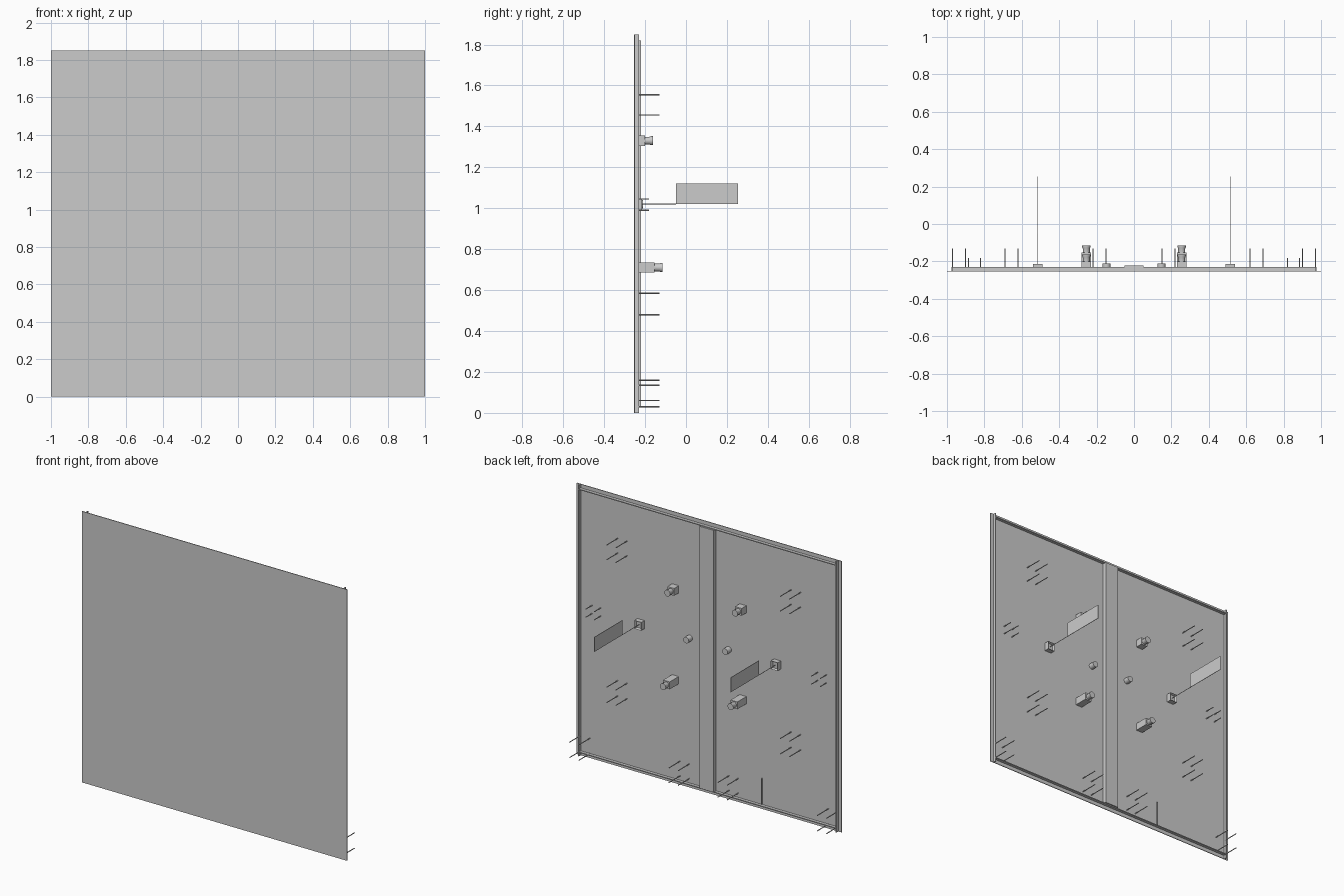
import bpy
import bmesh
from math import radians
from mathutils import Matrix, Vector

old = bpy.data.objects.get("Cube")
if old:
    bpy.data.objects.remove(old, do_unlink=True)

grey = bpy.data.materials.new("plain_grey")
grey.use_nodes = True
grey.diffuse_color = (0.6, 0.6, 0.6, 1)
grey.node_tree.nodes["Principled BSDF"].inputs["Base Color"].default_value = (0.6, 0.6, 0.6, 1)

FRONT, SKIN, RIM, TOP = -0.255, -0.25, -0.23, 1.85


def finish(name, bm):
    bmesh.ops.recalc_face_normals(bm, faces=bm.faces)
    mesh = bpy.data.meshes.new(name)
    bm.to_mesh(mesh)
    bm.free()
    mesh.materials.append(grey)
    obj = bpy.data.objects.new(name, mesh)
    bpy.context.collection.objects.link(obj)
    return obj


def box(name, x0, x1, y0, y1, z0, z1):
    bm = bmesh.new()
    lo, hi = Vector((x0, y0, z0)), Vector((x1, y1, z1))
    bmesh.ops.create_cube(bm, size=1, matrix=Matrix.Translation((lo + hi) / 2)
                          @ Matrix.Diagonal((*(hi - lo), 1)))
    return finish(name, bm)


def turned(name, x, z, profile, sides=20):
    """Closed round part along y from (y, radius) pairs."""
    bm = bmesh.new()
    rings = []
    for y, r in profile:
        ring = bmesh.ops.create_circle(bm, segments=sides, radius=r,
                                       matrix=Matrix.Translation((x, y, z))
                                       @ Matrix.Rotation(radians(90), 4, 'X'))
        rings.append(ring["verts"])
    for a, b in zip(rings, rings[1:]):
        for i in range(sides):
            j = (i + 1) % sides
            bm.faces.new((a[i], a[j], b[j], b[i]))
    bm.faces.new(rings[0])
    bm.faces.new(rings[-1])
    obj = finish(name, bm)
    bpy.ops.object.select_all(action='DESELECT')
    bpy.context.view_layer.objects.active = obj
    obj.select_set(True)
    bpy.ops.object.shade_smooth_by_angle(angle=radians(35))
    return obj


def pins(name, xs, zs, tip):
    for x in xs:
        for z in zs:
            turned(name, x, z, [(SKIN, 0.003), (tip, 0.003)], 8)


def cup(name, x, z):
    """Square plate with a recessed middle."""
    obj = box(name, x - 0.026, x + 0.026, SKIN, -0.215, z - 0.028, z + 0.028)
    bm = bmesh.new()
    bm.from_mesh(obj.data)
    face = max(bm.faces, key=lambda f: f.calc_center_median().y)
    bmesh.ops.inset_region(bm, faces=[face], thickness=0.008)
    bmesh.ops.translate(bm, verts=face.verts, vec=(0, -0.015, 0))
    bm.to_mesh(obj.data)
    bm.free()


# Front skin, folded flanges and centre post
box("front_skin", -1, 1, FRONT, SKIN, 0, TOP)
for side in (-1, 1):
    box("side_flange", side * 0.975, side * 0.969, SKIN, RIM, 0, TOP)
for z in (0.025, TOP - 0.031):
    box("cross_flange", -0.969, 0.969, SKIN, RIM, z, z + 0.006)
box("centre_post", -0.052, 0.052, SKIN, -0.221, 0.031, TOP - 0.031)
box("lower_rod", -0.402, -0.398, SKIN, -0.24, 0.035, 0.21)

for side in (-1, 1):
    # Fixing pins
    outer = (side * 0.62, side * 0.69)
    pins("upper_pin", outer, (1.455, 1.555), -0.13)
    pins("lower_pin", outer, (0.48, 0.585), -0.13)
    pins("short_pin", (side * 0.82, side * 0.885), (0.99, 1.045), -0.182)
    pins("corner_pin", (side * 0.9, side * 0.97), (0.03, 0.135), -0.13)
    pins("centre_pin", (side * 0.15, side * 0.22), (0.06, 0.16), -0.13)

    # Square blocks with a waisted knob
    for z, end in ((1.33, -0.2), (0.71, -0.153)):
        x = side * 0.255
        box("knob_block", x - 0.025, x + 0.025, SKIN, end, z - 0.025, z + 0.025)
        turned("knob", x, z, [(end, 0.019), (end + 0.022, 0.019),
                              (end + 0.029, 0.022), (end + 0.038, 0.022)])

    # Round stud beside the post
    turned("round_stud", side * 0.147, 1.02, [(SKIN, 0.021), (-0.21, 0.021)])

    # Cup with a thin arm and flag plate
    x = side * 0.515
    cup("latch_cup", x, 1.02)
    turned("flag_arm", x, 1.021, [(-0.235, 0.002), (-0.05, 0.002)], 8)
    box("flag_plate", x - 0.0015, x + 0.0015, -0.05, 0.255, 1.02, 1.12)
